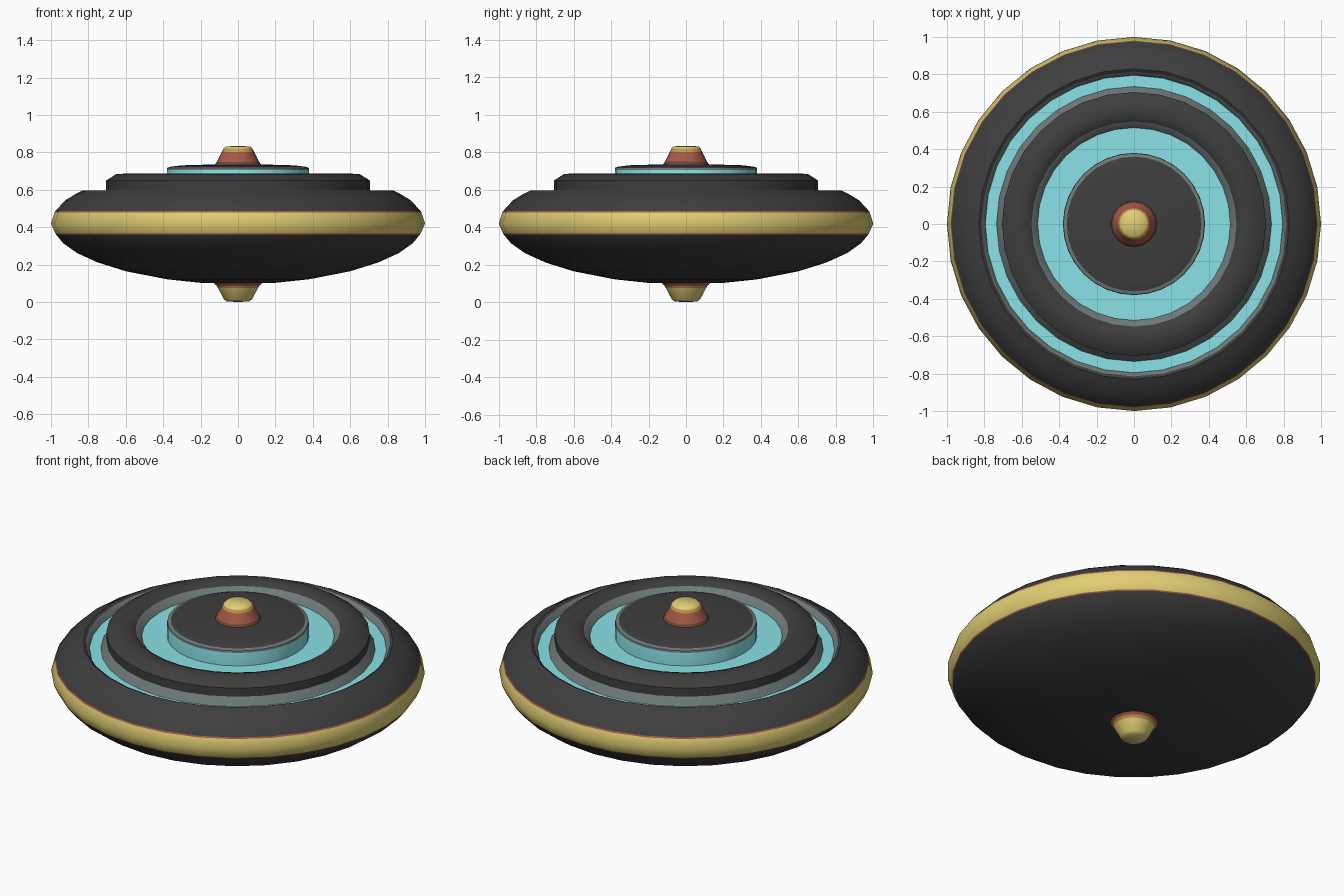
import bpy, math

if "Cube" in bpy.data.objects:
    bpy.data.objects.remove(bpy.data.objects["Cube"])


def srgb(r, g, b):
    f = lambda c: c / 12.92 if c <= 0.04045 else ((c + 0.055) / 1.055) ** 2.4
    return (f(r / 255), f(g / 255), f(b / 255), 1.0)


COLOURS = {
    "charcoal": srgb(62, 62, 62),
    "cyan": srgb(138, 226, 230),
    "grey": srgb(112, 122, 122),
    "yellow": srgb(224, 206, 116),
    "brick_red": srgb(164, 90, 70),
    "dark_red": srgb(112, 66, 54),
    "ochre": srgb(196, 148, 84),
}
MATS = {}
for name, col in COLOURS.items():
    MATS[name] = bpy.data.materials.new(name)
    MATS[name].diffuse_color = col


def lathe(name, start, steps, sides, angle=50):
    """Revolve a profile; each step is (radius, z, colour of the band leading to it)."""
    names = list(dict.fromkeys(s[2] for s in steps))
    verts, faces, mats = [], [], []

    def ring(r, z):
        i = len(verts)
        if r < 1e-6:
            verts.append((0, 0, z))
            return [i] * sides
        for k in range(sides):
            a = 2 * math.pi * k / sides
            verts.append((r * math.cos(a), r * math.sin(a), z))
        return list(range(i, i + sides))

    prev = ring(*start)
    for r, z, colour in steps:
        cur = ring(r, z)
        for k in range(sides):
            n = (k + 1) % sides
            quad = [prev[k], prev[n], cur[n], cur[k]]
            faces.append(list(dict.fromkeys(quad)))
            mats.append(names.index(colour))
        prev = cur
    me = bpy.data.meshes.new(name)
    me.from_pydata(verts, [], faces)
    for n in names:
        me.materials.append(MATS[n])
    for p, m in zip(me.polygons, mats):
        p.material_index = m
    ob = bpy.data.objects.new(name, me)
    bpy.context.collection.objects.link(ob)
    bpy.ops.object.select_all(action="DESELECT")
    ob.select_set(True)
    bpy.context.view_layer.objects.active = ob
    bpy.ops.object.shade_smooth_by_angle(angle=math.radians(angle))
    return ob


C, Y, R, G = "charcoal", "yellow", "brick_red", "grey"

# Main disc: underside, yellow rim, outer ring and the outer glowing groove
lathe("hull", (0, 0.10), [
    (0.20, 0.103, C), (0.38, 0.122, C), (0.60, 0.165, C), (0.75, 0.212, C),
    (0.86, 0.262, C), (0.935, 0.315, C), (0.972, 0.360, C),
    (0.976, 0.366, R), (1.0, 0.42, Y), (0.981, 0.478, Y), (0.977, 0.486, R),
    (0.925, 0.543, C), (0.87, 0.577, C), (0.83, 0.597, C), (0.815, 0.59, C),
    (0.795, 0.555, G), (0.735, 0.555, "cyan"), (0.705, 0.60, G),
], 32)

# Raised ring with the inner glowing groove
lathe("raised_ring", (0.705, 0.60), [
    (0.705, 0.65, C), (0.65, 0.685, C), (0.59, 0.687, C), (0.548, 0.67, C),
    (0.515, 0.63, G), (0.375, 0.63, "cyan"),
], 32)

# Central cap disc
lathe("centre_cap", (0.38, 0.63), [
    (0.38, 0.707, "cyan"), (0.378, 0.718, G), (0.36, 0.724, G),
    (0.30, 0.731, C), (0.10, 0.737, C), (0, 0.737, C),
], 32)

# Top knob
lathe("top_knob", (0.125, 0.733), [
    (0.113, 0.75, "dark_red"), (0.086, 0.803, R), (0.078, 0.82, "ochre"),
    (0.066, 0.832, Y), (0, 0.835, Y),
], 16)

# Bottom spindle tip
lathe("bottom_tip", (0, 0.0), [
    (0.06, 0.004, Y), (0.075, 0.015, Y), (0.107, 0.075, Y),
    (0.116, 0.09, "ochre"), (0.135, 0.106, R),
], 16)

for m in bpy.data.materials:
    if m.users and not m.is_grease_pencil:
        m.use_nodes = True
        m.node_tree.nodes["Principled BSDF"].inputs["Base Color"].default_value = m.diffuse_color
